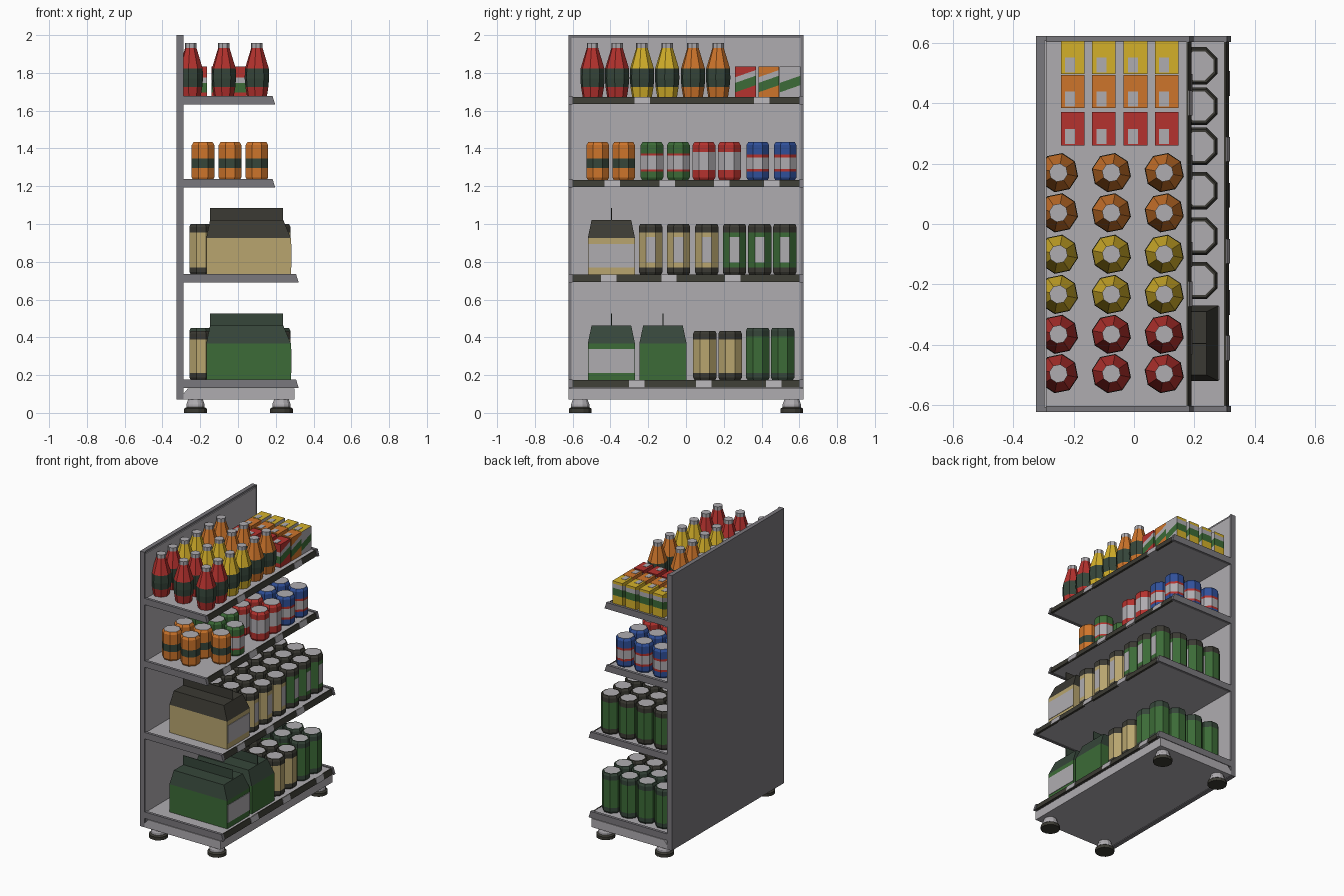
import bpy, bmesh, math
from mathutils import Vector

if "Cube" in bpy.data.objects:
    bpy.data.objects.remove(bpy.data.objects["Cube"])

# ---------- colours ----------
def lin(h):
    c = [int(h[i:i + 2], 16) / 255 for i in (0, 2, 4)]
    return [v / 12.92 if v <= 0.04045 else ((v + 0.055) / 1.055) ** 2.4 for v in c] + [1]

COLS = dict(light_grey='AFACB0', dark_grey='7A787D', black='3B3A33', red='B5322E', orange='CE752B',
            yellow='D4B02A', green='3C6B37', dark_green='36463A', tan='B8A56F', blue='30509A')
KEYS = list(COLS)
MATS = []
for k, h in COLS.items():
    m = bpy.data.materials.new(k)
    m.diffuse_color = lin(h)
    m.use_nodes = True
    m.node_tree.nodes["Principled BSDF"].inputs["Base Color"].default_value = m.diffuse_color
    MATS.append(m)

def finish(bm, name):
    bmesh.ops.recalc_face_normals(bm, faces=bm.faces)
    me = bpy.data.meshes.new(name)
    bm.to_mesh(me)
    bm.free()
    for m in MATS:
        me.materials.append(m)
    return me

def place(me, name, loc=(0, 0, 0), rot=0):
    o = bpy.data.objects.new(name, me)
    o.location = loc
    o.rotation_euler.z = rot
    bpy.context.collection.objects.link(o)
    return o

# ---------- shape helpers ----------
def extrude_y(name, pts, y0, y1, col):
    """Extrude an (x, z) profile along y."""
    bm = bmesh.new()
    a = [bm.verts.new((x, y0, z)) for x, z in pts]
    b = [bm.verts.new((x, y1, z)) for x, z in pts]
    n = len(pts)
    bm.faces.new(a)
    bm.faces.new(b)
    for i in range(n):
        bm.faces.new((a[i], a[(i + 1) % n], b[(i + 1) % n], b[i]))
    for f in bm.faces:
        f.material_index = KEYS.index(col)
    return place(finish(bm, name), name)

def block(name, x0, x1, y0, y1, z0, z1, col):
    return extrude_y(name, [(x0, z0), (x1, z0), (x1, z1), (x0, z1)], y0, y1, col)

def lathe(name, prof, sides=8, cap='light_grey', label=None):
    """Profile of (radius, z, colour of the segment above); label = (z0, z1, colour) on the +x side."""
    bm = bmesh.new()
    rings = []
    for r, z, c in prof:
        rings.append([bm.verts.new((r * math.cos((i + .5) * math.tau / sides),
                                    r * math.sin((i + .5) * math.tau / sides), z)) for i in range(sides)])
    bm.faces.new(rings[0]).material_index = KEYS.index(prof[0][2])
    bm.faces.new(rings[-1]).material_index = KEYS.index(cap)
    for (a, b, p) in zip(rings, rings[1:], prof):
        for i in range(sides):
            j = (i + 1) % sides
            f = bm.faces.new((a[i], a[j], b[j], b[i]))
            f.material_index = KEYS.index(p[2])
            c = f.calc_center_median()
            if label and label[0] < c.z < label[1] and c.x > 0.8 * c.xy.length:
                f.material_index = KEYS.index(label[2])
    return finish(bm, name)

# ---------- stand ----------
block('back_panel_frame', -.325, -.296, -.622, .622, .07, 2, 'dark_grey')
block('back_panel_face', -.296, -.289, -.605, .605, .13, 1.985, 'light_grey')
for s in (-1, 1):
    block('back_panel_edge', -.296, -.289, min(s * .605, s * .622), max(s * .605, s * .622), .07, 2, 'dark_grey')
extrude_y('base', [(-.29, .07), (.3, .07), (.3, .13), (-.265, .13), (-.29, .1)], -.622, .622, 'light_grey')

foot = lathe('foot', [(.062, 0, 'black'), (.062, .022, 'black'), (.05, .03, 'light_grey'),
                      (.05, .045, 'light_grey'), (.04, .072, 'light_grey')], 12)
for x in (-.225, .23):
    for y in (-.56, .56):
        place(foot, 'foot', (x, y, 0))

# ---------- shelves: top height, front edge, price tag positions ----------
SHELVES = [(.178, .307, (-.26, .095, .465)), (.736, .307, (-.41, -.09, .247)),
           (1.238, .183, (-.39, -.1, .188, .455)), (1.677, .183, (-.232, .4))]
for z, x, tags in SHELVES:
    block('shelf_board', -.29, x - .006, -.605, .605, z - .042, z - .006, 'light_grey')
    for s in (-1, 1):
        extrude_y('shelf_end_plate', [(-.29, z - .045), (x + .014, z - .045), (x, z), (-.29, z)],
                  min(s * .602, s * .622), max(s * .602, s * .622), 'dark_grey')

    def strip(name, off, y0, y1, col):
        extrude_y(name, [(x - .01, z - .043), (x + .007 + off, z - .043), (x - .003 + off, z - .004), (x - .01, z - .004)],
                  y0, y1, col)
    strip('price_strip', 0, -.602, .602, 'black')
    for t in tags:
        strip('price_tag', .003, t - .041, t + .041, 'light_grey')

Z1, Z2, Z3, Z4 = [s[0] - .006 for s in SHELVES]

# ---------- bottles on the top shelf ----------
def bottle(c):
    return lathe(c + '_bottle', [(.053, 0, c), (.062, .055, 'dark_green'), (.066, .1, 'dark_green'), (.064, .153, c),
                                 (.034, .25, c), (.031, .26, 'light_grey'), (.031, .286, 'light_grey')])
for c, ys in (('red', (-.495, -.365)), ('yellow', (-.233, -.1)), ('orange', (.037, .17))):
    me = bottle(c)
    for y in ys:
        for x in (-.25, -.075, .1):
            place(me, c + '_bottle', (x, y, Z4), .2)

# ---------- cartons with a slanted stripe ----------
def carton(c):
    bm = bmesh.new()
    bmesh.ops.create_cube(bm, size=1)
    for v in bm.verts:
        v.co = Vector((v.co.x * .078, v.co.y * .11, (v.co.z + .5) * .162))
    n = Vector((0, -.35, 1))
    cuts = (.045, .095, .125)
    for t in cuts:
        bmesh.ops.bisect_plane(bm, geom=bm.verts[:] + bm.edges[:] + bm.faces[:], plane_co=(0, 0, t), plane_no=n)
    for f in bm.faces:
        t = f.calc_center_median().dot(n)
        col = c
        if abs(f.normal.z) < .5:
            col = 'green' if cuts[0] < t < cuts[1] else 'light_grey' if cuts[1] < t < cuts[2] else c
            if c == 'yellow' and f.normal.x > .5 and col == c:
                col = 'light_grey'
        f.material_index = KEYS.index(col)
    # small pale patch on the lid
    r = bmesh.ops.create_cube(bm, size=1)
    for v in r['verts']:
        v.co = Vector((v.co.x * .033 - .008, v.co.y * .05 - .025, .162 + v.co.z * .004))
    return finish(bm, c + '_carton')
for c, y in (('red', .315), ('orange', .438), ('yellow', .551)):
    me = carton(c)
    for x in (-.203, -.1, .005, .108):
        place(me, c + '_carton', (x, y, Z4))

# ---------- drink cans on the third shelf ----------
def small_can(c, bands):
    prof = [(.056, 0, c), (.065, .015, c)] + [(.065, z, k) for z, k in bands] + [(.065, .185, c), (.055, .201, 'light_grey'), (.05, .201, c)]
    return lathe(c + '_can', prof)
CANS = [('orange', [(.065, 'dark_green'), (.115, 'orange')], (-.467, -.33)),
        ('green', [(.045, 'red'), (.056, 'light_grey'), (.13, 'red'), (.141, 'green')], (-.18, -.04)),
        ('red', [(.055, 'light_grey'), (.15, 'red')], (.095, .23)),
        ('blue', [(.045, 'red'), (.06, 'light_grey'), (.12, 'red'), (.135, 'blue')], (.38, .525))]
for c, bands, ys in CANS:
    me = small_can(c, bands)
    for y in ys:
        for x in (-.185, -.042, .1):
            if x > 0 and y in (-.467, -.04):      # gaps where cans have been taken
                continue
            place(me, c + '_can', (x, y, Z3))

# ---------- tall tins on the two lower shelves ----------
def tin(name, c, end, h, label=None):
    return lathe(name, [(.058, 0, end), (.067, .015, end), (.067, .04, c), (.067, .065, c), (.067, h - .07, c),
                        (.067, h - .045, end), (.067, h - .015, end), (.06, h, end), (.052, h, end)], 8,
                 label=(.066, h - .071, 'light_grey') if label else None)
TINS = [('tan_label_tin', 'tan', 'black', .27, True, (-.187, -.04, .11), Z2),
        ('green_label_tin', 'green', 'black', .27, True, (.257, .39, .523), Z2),
        ('tan_tin', 'tan', 'black', .262, False, (.1, .234), Z1),
        ('green_tin', 'green', 'dark_green', .278, False, (.38, .512), Z1)]
for name, c, end, h, lab, ys, z in TINS:
    me = tin(name, c, end, h, lab)
    for y in ys:
        for x in (-.195, -.058, .078, .215):
            place(me, name, (x, y, z))

# ---------- large bags with a crimped top ----------
def bag(name, x0, y, z, c, top, label):
    block(name + '_body', x0, .28, y - .125, y + .125, z, z + .195, c)
    bm = bmesh.new()
    lo = [bm.verts.new(p) for p in ((x0, y - .125, z + .195), (.28, y - .125, z + .195),
                                    (.28, y + .125, z + .195), (x0, y + .125, z + .195))]
    hi = [bm.verts.new(p) for p in ((x0 + .02, y - .105, z + .29), (.24, y - .105, z + .29),
                                    (.24, y + .105, z + .29), (x0 + .02, y + .105, z + .29))]
    bm.faces.new(lo)
    bm.faces.new(hi)
    for i in range(4):
        j = (i + 1) % 4
        bm.faces.new((lo[i], lo[j], hi[j], hi[i]))
    for f in bm.faces:
        f.material_index = KEYS.index(top)
    place(finish(bm, name + '_top'), name + '_top')
    block(name + '_crimp', x0 + .02, .238, y - .002, y + .002, z + .288, z + .355, top)
    if label:
        block(name + '_label', .279, .283, y - .122, y + .122, z + .04, z + .165, 'light_grey')
bag('green_bag_front', -.168, -.395, Z1, 'green', 'dark_green', True)
bag('green_bag_back', -.168, -.122, Z1, 'green', 'dark_green', False)
bag('tan_bag', -.168, -.395, Z2, 'tan', 'black', True)
